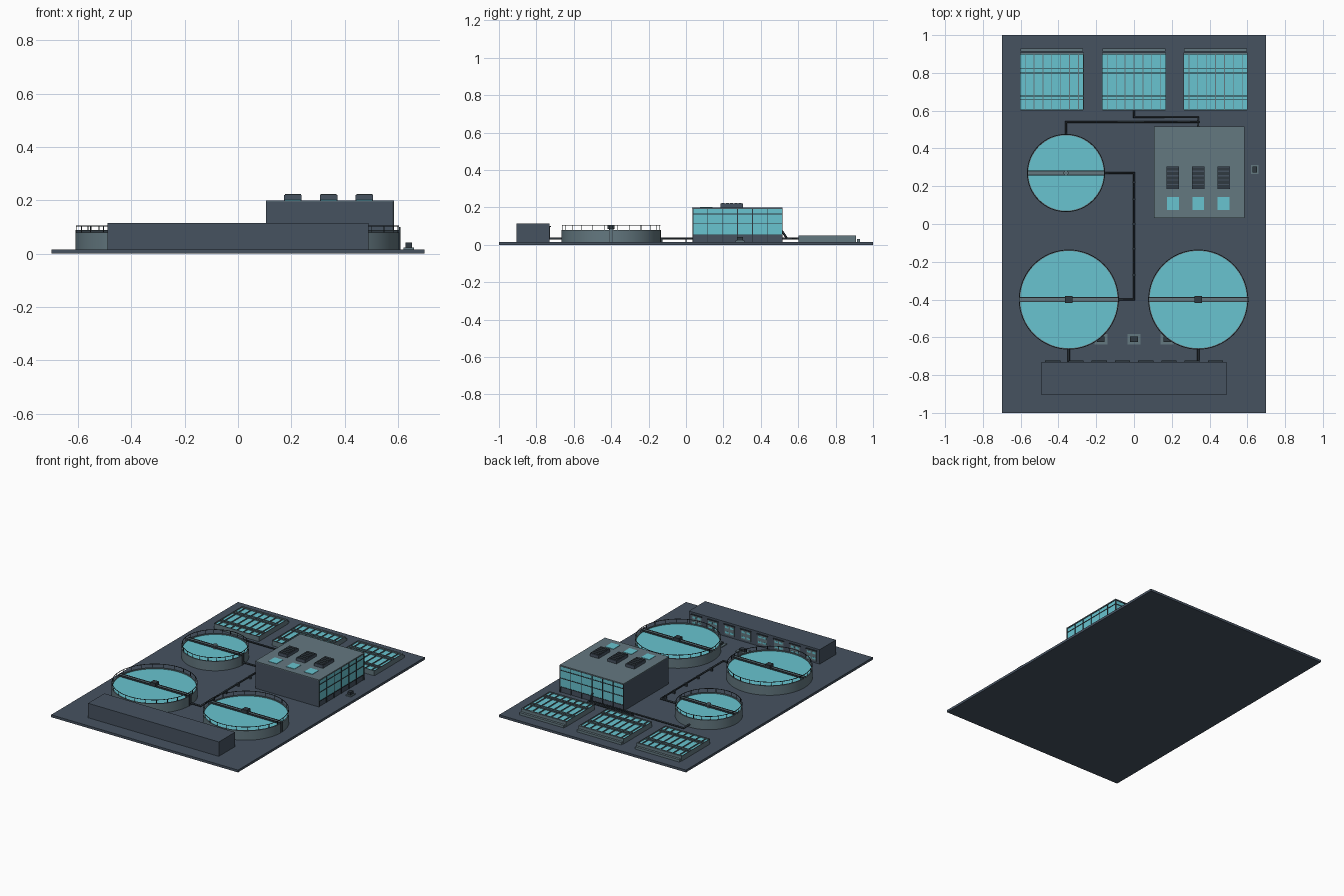
import bpy, bmesh
from math import sin, cos, pi
from mathutils import Matrix, Vector

if "Cube" in bpy.data.objects:
    bpy.data.objects.remove(bpy.data.objects["Cube"])


def material(name, r, g, b):
    m = bpy.data.materials.new(name)
    m.use_nodes = True
    m.diffuse_color = (r, g, b, 1)
    m.node_tree.nodes["Principled BSDF"].inputs["Base Color"].default_value = (r, g, b, 1)
    return m


SLATE = material("slate", 0.061, 0.085, 0.118)
CONCRETE = material("concrete", 0.127, 0.188, 0.216)
WATER = material("aqua", 0.138, 0.552, 0.631)
DARK = material("dark steel", 0.030, 0.042, 0.052)
G = 0.016  # ground level


def add(name, bm, mat):
    me = bpy.data.meshes.new(name)
    bmesh.ops.recalc_face_normals(bm, faces=bm.faces)
    bm.to_mesh(me)
    bm.free()
    ob = bpy.data.objects.new(name, me)
    me.materials.append(mat)
    bpy.context.collection.objects.link(ob)
    return ob


def boxes(name, mat, *ranges):
    """One object of boxes, each given as x0, x1, y0, y1, z0, z1."""
    bm = bmesh.new()
    for x0, x1, y0, y1, z0, z1 in ranges:
        mid = Vector((x0 + x1, y0 + y1, z0 + z1)) / 2
        size = Vector((x1 - x0, y1 - y0, z1 - z0))
        bmesh.ops.create_cube(bm, size=1, matrix=Matrix.Translation(mid) @ Matrix.Diagonal(size).to_4x4())
    return add(name, bm, mat)


def smooth(ob):
    bpy.ops.object.select_all(action='DESELECT')
    ob.select_set(True)
    bpy.context.view_layer.objects.active = ob
    bpy.ops.object.shade_smooth_by_angle()


def lathe(name, mat, x, y, profile, steps=64):
    """Spin a closed (radius, height) profile about a vertical axis."""
    bm = bmesh.new()
    vs = [bm.verts.new((r, 0, z)) for r, z in profile]
    es = [bm.edges.new((vs[i - 1], vs[i])) for i in range(len(vs))]
    bmesh.ops.spin(bm, geom=vs + es, axis=(0, 0, 1), cent=(0, 0, 0), angle=2 * pi, steps=steps)
    bmesh.ops.remove_doubles(bm, verts=bm.verts, dist=1e-5)
    bmesh.ops.translate(bm, verts=bm.verts, vec=(x, y, 0))
    ob = add(name, bm, mat)
    smooth(ob)


def disc(name, mat, x, y, r, z0, z1, n=64):
    bm = bmesh.new()
    bmesh.ops.create_cone(bm, cap_ends=True, segments=n, radius1=r, radius2=r, depth=z1 - z0,
                          matrix=Matrix.Translation((x, y, (z0 + z1) / 2)))
    smooth(add(name, bm, mat))


def pipe(name, pts, r=0.006, mat=DARK):
    cu = bpy.data.curves.new(name, 'CURVE')
    cu.dimensions = '3D'
    cu.bevel_depth, cu.bevel_resolution, cu.use_fill_caps = r, 1, True
    sp = cu.splines.new('POLY')
    sp.points.add(len(pts) - 1)
    for p, co in zip(sp.points, pts):
        p.co = (*co, 1)
    cu.materials.append(mat)
    bpy.context.collection.objects.link(bpy.data.objects.new(name, cu))


def ring(name, x, y, r, z, mat):
    d = 0.0015
    lathe(name, mat, x, y, [(r - d, z - d), (r + d, z - d), (r + d, z + d), (r - d, z + d)])


boxes("ground_slab", SLATE, (-0.7, 0.7, -1, 1, 0, G))


# Round settling tanks with bridge, hub, ladder and guard rail
def tank(tag, x, y, r, square_hub):
    top = 0.08
    lathe(tag + "_wall", CONCRETE, x, y, [(r, G), (r, top), (r - 0.008, top), (r - 0.008, G)])
    disc(tag + "_water", WATER, x, y, r - 0.007, G, 0.073)
    boxes(tag + "_bridge", CONCRETE, (x - r, x + r, y - 0.009, y + 0.009, 0.08, 0.086))
    boxes(tag + "_bridge_sides", DARK, *[(x - r, x + r, y + s * 0.011 - 0.002, y + s * 0.011 + 0.002, 0.078, 0.089)
                                         for s in (-1, 1)])
    if square_hub:
        boxes(tag + "_hub", DARK, (x - 0.019, x + 0.019, y - 0.019, y + 0.019, 0.085, 0.106))
    else:
        disc(tag + "_hub", CONCRETE, x, y, 0.013, 0.07, 0.1, 16)
    posts = []
    for i in range(24):
        a = 2 * pi * (i + 0.5) / 24
        px, py = x + (r - 0.003) * cos(a), y + (r - 0.003) * sin(a)
        posts.append((px - 0.0015, px + 0.0015, py - 0.0015, py + 0.0015, top, 0.104))
    boxes(tag + "_rail_posts", DARK, *posts)
    ring(tag + "_top_rail", x, y, r - 0.003, 0.104, DARK)
    boxes(tag + "_ladder", DARK, *[(x + r - 0.001, x + r + 0.004, y + s * 0.008 - 0.001, y + s * 0.008 + 0.001, G, 0.1)
                                   for s in (-1, 1)])


tank("left_tank", -0.345, -0.4, 0.265, True)
tank("right_tank", 0.34, -0.4, 0.265, True)
tank("small_tank", -0.36, 0.27, 0.207, False)

# Main hall: solid front and left walls, glazed right and back walls
X0, X1, Y0, Y1, H = 0.105, 0.58, 0.035, 0.512, 0.195
boxes("hall_walls", SLATE, (X0, X1, Y0, Y1, G, H))
boxes("hall_roof", CONCRETE, (X0, X1 + 0.005, Y0 - 0.002, Y1 + 0.005, H, 0.2))
boxes("hall_glazing", WATER, (X1, X1 + 0.002, Y0 + 0.003, Y1, 0.053, H),
      (X0 + 0.003, X1, Y1, Y1 + 0.002, 0.053, H))
bars = []
for z in (0.053, 0.112, 0.165, 0.193):
    bars += [(X1, X1 + 0.005, Y0, Y1 + 0.005, z - 0.002, z + 0.002),
             (X0, X1 + 0.005, Y1, Y1 + 0.005, z - 0.002, z + 0.002)]
for i in range(7):
    py, px = Y0 + 0.002 + i * (Y1 - Y0) / 6, X0 + 0.002 + i * (X1 - X0) / 6
    bars += [(X1, X1 + 0.005, py - 0.002, py + 0.002, G, H),
             (px - 0.002, px + 0.002, Y1, Y1 + 0.005, G, H)]
boxes("hall_mullions", DARK, *bars)

# Roof skylights and ventilation units
UNITS = (0.206, 0.34, 0.474)
boxes("skylights", WATER, *[(x - 0.031, x + 0.031, 0.075, 0.143, 0.2, 0.203) for x in UNITS])
boxes("roof_units", SLATE, *[(x - 0.033, x + 0.033, 0.185, 0.305, 0.2, 0.22) for x in UNITS])
boxes("roof_unit_slats", DARK, *[(x - 0.03, x + 0.03, y, y + 0.016, 0.22, 0.223)
                                for x in UNITS for y in (0.19, 0.213, 0.236, 0.259, 0.282)])

# Long service block with bays along its inner side
boxes("service_block", SLATE, (-0.49, 0.49, -0.905, -0.731, G, 0.114))
bays = [-0.43 + i * 0.123 for i in range(8)]
boxes("service_windows", CONCRETE, *[(x - 0.036, x + 0.036, -0.731, -0.728, 0.03, 0.095) for x in bays])
boxes("service_panes", WATER, *[(x + s * 0.018 - 0.013, x + s * 0.018 + 0.013, -0.728, -0.727, z, z + 0.012)
                                for x in bays for s in (-1, 1) for z in (0.04, 0.075)])
boxes("service_canopies", DARK, *[(x - 0.04, x + 0.04, -0.731, -0.723, 0.096, 0.101) for x in bays])

# Filter basins with baffles, cross bars and an outlet trough
for tag, x in (("left", -0.435), ("middle", 0), ("right", 0.432)):
    w, y0, y1 = 0.166, 0.605, 0.897
    boxes(tag + "_basin_walls", CONCRETE,
          (x - w - 0.003, x - w, y0, y1, G, 0.05), (x + w, x + w + 0.003, y0, y1, G, 0.05),
          (x - w, x + w, y0 - 0.004, y0, G, 0.05), (x - w - 0.003, x + w + 0.003, y1, y1 + 0.012, G, 0.05))
    boxes(tag + "_basin_water", WATER, (x - w, x + w, y0, y1, G, 0.042))
    boxes(tag + "_basin_baffles", CONCRETE,
          *[(x + i * 0.047 - 0.002, x + i * 0.047 + 0.002, y0, y1, 0.042, 0.049) for i in range(-3, 4)],
          *[(x - w, x + w, y - 0.002, y + 0.002, 0.042, 0.05) for y in (0.66, 0.678, 0.8, 0.822)])
    boxes(tag + "_outlet_trough", CONCRETE, (x - w, x + w, 0.913, 0.929, G, 0.032))

# Pipework
Z = 0.034
pipe("tank_main", [(-0.155, 0.27, Z), (0, 0.27, Z), (0, -0.4, Z), (-0.08, -0.4, Z)])
pipe("cross_main", [(-0.36, 0.475, Z), (-0.36, 0.54, Z), (0.34, 0.54, Z), (0.34, 0.512, 0.075)])
pipe("basin_main", [(0, 0.605, Z), (0, 0.565, Z), (0.34, 0.565, Z), (0.34, 0.535, Z)])
for tag, x in (("left", -0.345), ("right", 0.34)):
    pipe(tag + "_drain", [(x, -0.66, Z), (x, -0.735, Z)])
boxes("pipe_supports", DARK, *[(-0.009, 0.009, y - 0.004, y + 0.004, G, 0.036) for y in (-0.27, -0.13, 0, 0.13, 0.22)])

# Ground hatches and a control box
HATCHES = [(-0.175, -0.61), (0, -0.61), (0.175, -0.61)]
boxes("hatch_bases", CONCRETE, *[(x - 0.035, x + 0.035, y - 0.028, y + 0.028, G, 0.022) for x, y in HATCHES])
boxes("hatch_lids", DARK, *[(x - 0.02, x + 0.02, y - 0.014, y + 0.014, 0.022, 0.036) for x, y in HATCHES])
boxes("control_box_base", CONCRETE, (0.62, 0.66, 0.265, 0.313, G, 0.022))
boxes("control_box", DARK, (0.628, 0.652, 0.273, 0.305, 0.022, 0.042))
